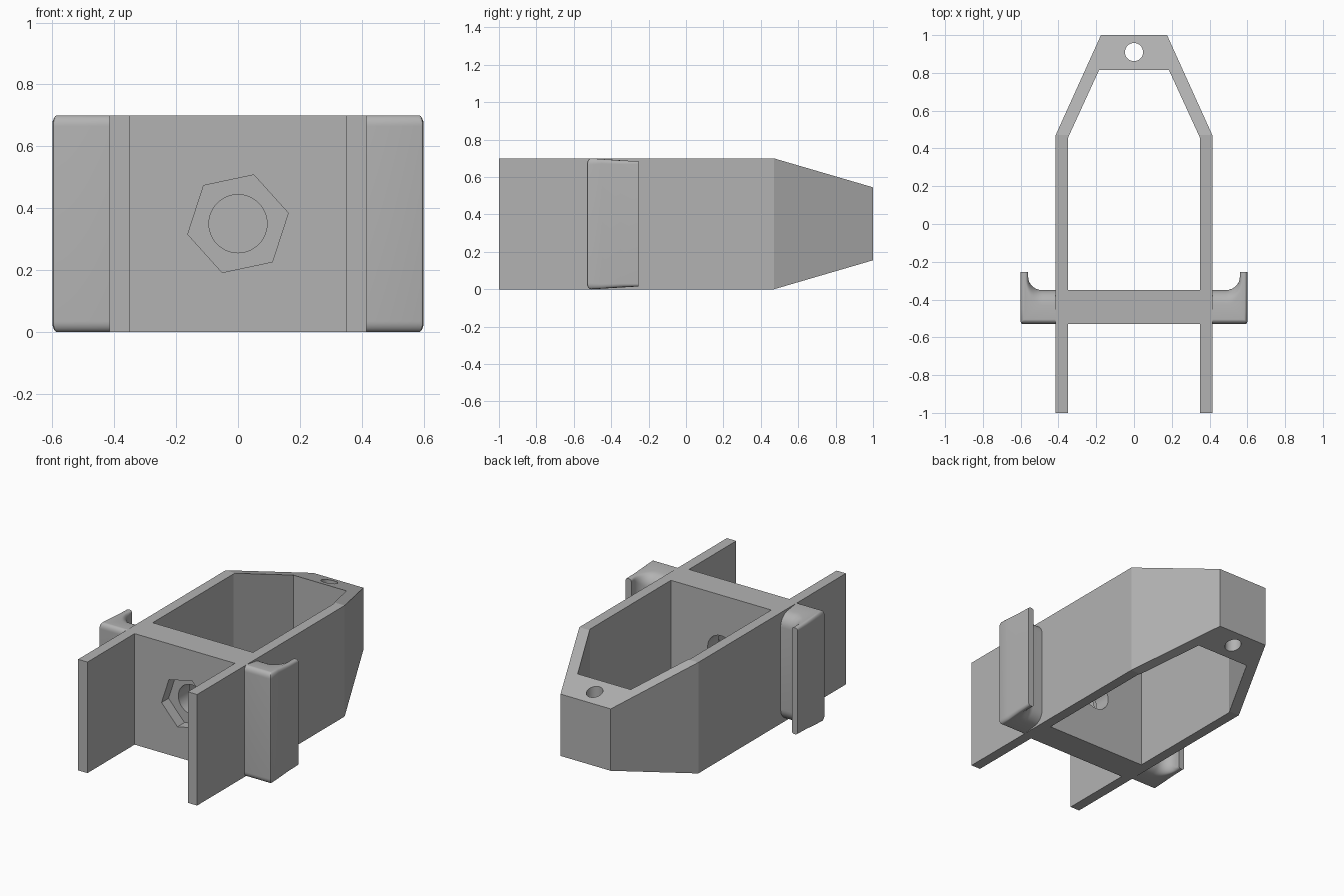
import bpy, bmesh, math

if "Cube" in bpy.data.objects:
    bpy.data.objects.remove(bpy.data.objects["Cube"])

grey = bpy.data.materials.new("plain grey")
grey.diffuse_color = (0.45, 0.45, 0.45, 1)
grey.use_nodes = True
grey.node_tree.nodes["Principled BSDF"].inputs["Base Color"].default_value = grey.diffuse_color
H = 0.70


def loft(name, rings):
    """Skin closed rings of equal length and cap both ends."""
    bm = bmesh.new()
    rows = [[bm.verts.new(p) for p in ring] for ring in rings]
    n = len(rows[0])
    for a, b in zip(rows, rows[1:]):
        for i in range(n):
            j = (i + 1) % n
            bm.faces.new((a[i], a[j], b[j], b[i]))
    bm.faces.new(rows[0][::-1])
    bm.faces.new(rows[-1])
    bmesh.ops.recalc_face_normals(bm, faces=bm.faces)
    me = bpy.data.meshes.new(name)
    bm.to_mesh(me)
    bm.free()
    me.materials.append(grey)
    ob = bpy.data.objects.new(name, me)
    bpy.context.collection.objects.link(ob)
    return ob


def circle(r, n, start=0):
    return [(r * math.cos(start + math.tau * i / n),
             r * math.sin(start + math.tau * i / n)) for i in range(n)]


def cut(ob, cutter):
    """Subtract the cutter and remove it."""
    cutter.hide_render = True
    m = ob.modifiers.new("cut", 'BOOLEAN')
    m.object, m.operation, m.solver = cutter, 'DIFFERENCE', 'EXACT'
    bpy.ops.object.select_all(action='DESELECT')
    bpy.context.view_layer.objects.active = ob
    ob.select_set(True)
    bpy.ops.object.modifier_apply(modifier=m.name)
    bpy.data.objects.remove(cutter)


def smooth(ob, angle):
    bpy.ops.object.select_all(action='DESELECT')
    bpy.context.view_layer.objects.active = ob
    ob.select_set(True)
    bpy.ops.object.shade_smooth_by_angle(angle=math.radians(angle))


# Frame: long block with a tapered nose, hollowed out by cutters
sections = [(-1.0, 0.415, 0), (0.47, 0.415, 0), (1.0, 0.175, 0.155)]
frame = loft("frame", [[(-w, y, z), (w, y, z), (w, y, H - z), (-w, y, H - z)]
                       for y, w, z in sections])

# Inner bay and open front slot
bay = [(-0.35, -0.35), (0.35, -0.35), (0.35, 0.455), (0.185, 0.815),
       (-0.185, 0.815), (-0.35, 0.455)]
cut(frame, loft("bay_cutter", [[(x, y, z) for x, y in bay] for z in (-0.2, 0.9)]))
slot = [(-0.35, -1.2), (0.35, -1.2), (0.35, -0.53), (-0.35, -0.53)]
cut(frame, loft("slot_cutter", [[(x, y, z) for x, y in slot] for z in (-0.2, 0.9)]))

# Nose pin hole, bolt hole and hexagonal nut recess
cut(frame, loft("pin_cutter", [[(x, y + 0.91, z) for x, y in circle(0.048, 40)]
                               for z in (-0.2, 0.9)]))
cut(frame, loft("bolt_cutter", [[(x, y, z + H / 2) for x, z in circle(0.094, 48)]
                                for y in (-0.7, -0.2)]))
cut(frame, loft("nut_cutter", [[(x, y, z + H / 2)
                                for x, z in circle(0.166, 6, math.radians(12))]
                               for y in (-0.7, -0.46)]))
smooth(frame, 15)

# Side hook profile: x, y, inset x, inset y, rounding height
prof = [(0.40, -0.53, 0, 0.025, 0.035), (0.588, -0.53, -0.010, 0.025, 0.035),
        (0.597, -0.527, -0.015, 0.02, 0.035), (0.60, -0.518, -0.015, 0.01, 0.035),
        (0.60, -0.45, -0.015, 0, 0.025), (0.60, -0.35, -0.015, 0, 0.02),
        (0.60, -0.255, -0.015, 0, 0.015), (0.56, -0.255, 0.015, 0, 0.015)]
for i in range(13):
    t = math.radians(90 * i / 12)
    c, s = math.cos(t), math.sin(t)
    prof.append((0.485 + 0.075 * c, -0.28 - 0.07 * s, 0.015 * c, -0.08 * s,
                 0.015 + 0.065 * s))
prof.append((0.40, -0.35, 0, -0.08, 0.08))


def hook_ring(a, top, side):
    ring = []
    for x, y, dx, dy, r in prof:
        k = 1 - math.cos(a)
        drop = r * (1 - math.sin(a)) + 0.015 * max(0, min(1, (y + 0.5) / 0.2))
        ring.append((side * (x + dx * k), y + dy * k, H - drop if top else drop))
    return ring


angles = [math.radians(90 * i / 8) for i in range(9)]
for name, side in (("right_hook", 1), ("left_hook", -1)):
    rings = [hook_ring(a, False, side) for a in reversed(angles)]
    rings += [hook_ring(a, True, side) for a in angles]
    smooth(loft(name, rings), 35)
